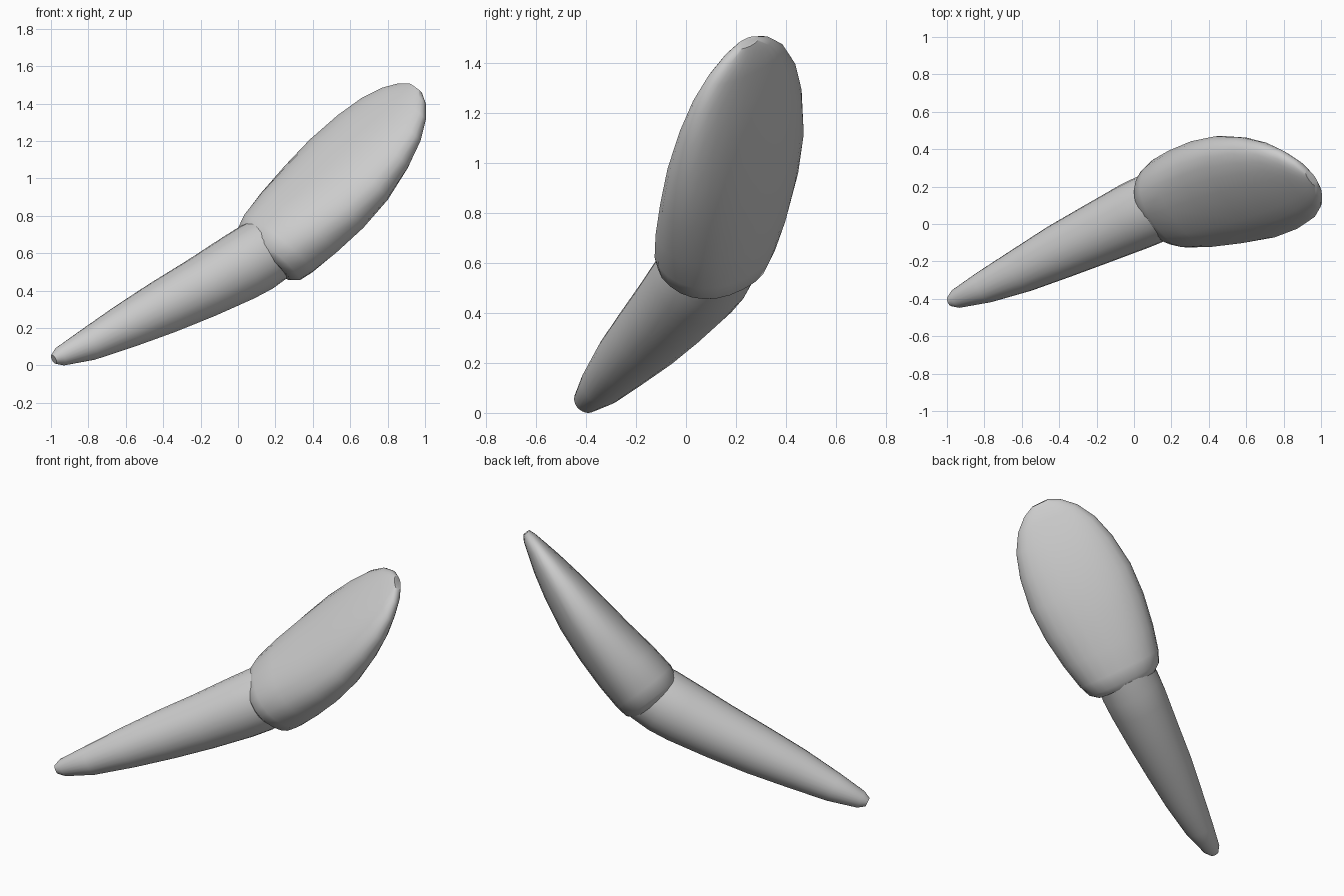
import bpy, bmesh, math
from mathutils import Vector

cube = bpy.data.objects.get("Cube")
if cube:
    bpy.data.objects.remove(cube, do_unlink=True)

grey = bpy.data.materials.new("plain_grey")
grey.use_nodes = True
grey.diffuse_color = (0.6, 0.6, 0.6, 1)
grey.node_tree.nodes["Principled BSDF"].inputs["Base Color"].default_value = (0.6, 0.6, 0.6, 1)


def loft(name, stations, u, v, power, sides=24):
    """Skin closed super-ellipse sections: (centre, half size on u, half size on v)."""
    bm = bmesh.new()
    rings = []
    for centre, a, b in stations:
        ring = []
        for i in range(sides):
            ang = math.tau * i / sides
            c, s = math.cos(ang), math.sin(ang)
            cu = math.copysign(abs(c) ** (2 / power), c)
            sv = math.copysign(abs(s) ** (2 / power), s)
            ring.append(bm.verts.new(centre + u * a * cu + v * b * sv))
        rings.append(ring)
    for r0, r1 in zip(rings, rings[1:]):
        for i in range(sides):
            j = (i + 1) % sides
            bm.faces.new((r0[i], r0[j], r1[j], r1[i]))
    bm.faces.new(rings[0])
    bm.faces.new(rings[-1])
    bmesh.ops.recalc_face_normals(bm, faces=bm.faces[:])
    mesh = bpy.data.meshes.new(name)
    bm.to_mesh(mesh)
    bm.free()
    mesh.materials.append(grey)
    obj = bpy.data.objects.new(name, mesh)
    bpy.context.collection.objects.link(obj)
    bpy.ops.object.select_all(action='DESELECT')
    obj.select_set(True)
    bpy.context.view_layer.objects.active = obj
    bpy.ops.object.shade_smooth_by_angle(angle=math.radians(40))
    return obj


# Head: bowed tongue, thick at the blunt base and thin at the tip
along = Vector((0.662, 0.121, 0.740)).normalized()
flat = Vector((-0.49, -0.672, 0.551))
flat = (flat - along * flat.dot(along)).normalized()
wide = flat.cross(along)
middle = Vector((0.51, 0.165, 0.99))
# distance along, bow, half width, half thickness
head_sizes = [(-0.56, -0.01, 0.19, 0.15), (-0.525, -0.008, 0.235, 0.185),
              (-0.45, -0.008, 0.265, 0.197), (-0.3, -0.018, 0.3, 0.193),
              (-0.1, -0.03, 0.33, 0.176), (0.1, -0.032, 0.337, 0.155),
              (0.3, -0.026, 0.31, 0.122), (0.45, -0.018, 0.265, 0.09),
              (0.56, -0.01, 0.2, 0.06), (0.63, -0.005, 0.125, 0.04),
              (0.665, 0, 0.055, 0.022)]
loft("head", [(middle + along * t + flat * bow, w, h) for t, bow, w, h in head_sizes],
     wide, flat, 2.25)

# Handle: round taper from the narrow end into the base of the head
axis = Vector((0.9, 0.42, 0.465)).normalized()
side = axis.cross(Vector((0, 0, 1))).normalized()
up = side.cross(axis)
handle_path = [(-0.985, -0.415, 0.033, 0.027), (-0.95, -0.40, 0.047, 0.052),
               (-0.8, -0.338, 0.11, 0.088), (-0.6, -0.247, 0.21, 0.121),
               (-0.4, -0.148, 0.31, 0.147), (-0.2, -0.054, 0.411, 0.166),
               (0, 0.04, 0.52, 0.184), (0.1, 0.085, 0.578, 0.188),
               (0.2, 0.13, 0.64, 0.178)]
loft("handle", [(Vector((x, y, z)), r, r) for x, y, z, r in handle_path], side, up, 2)
